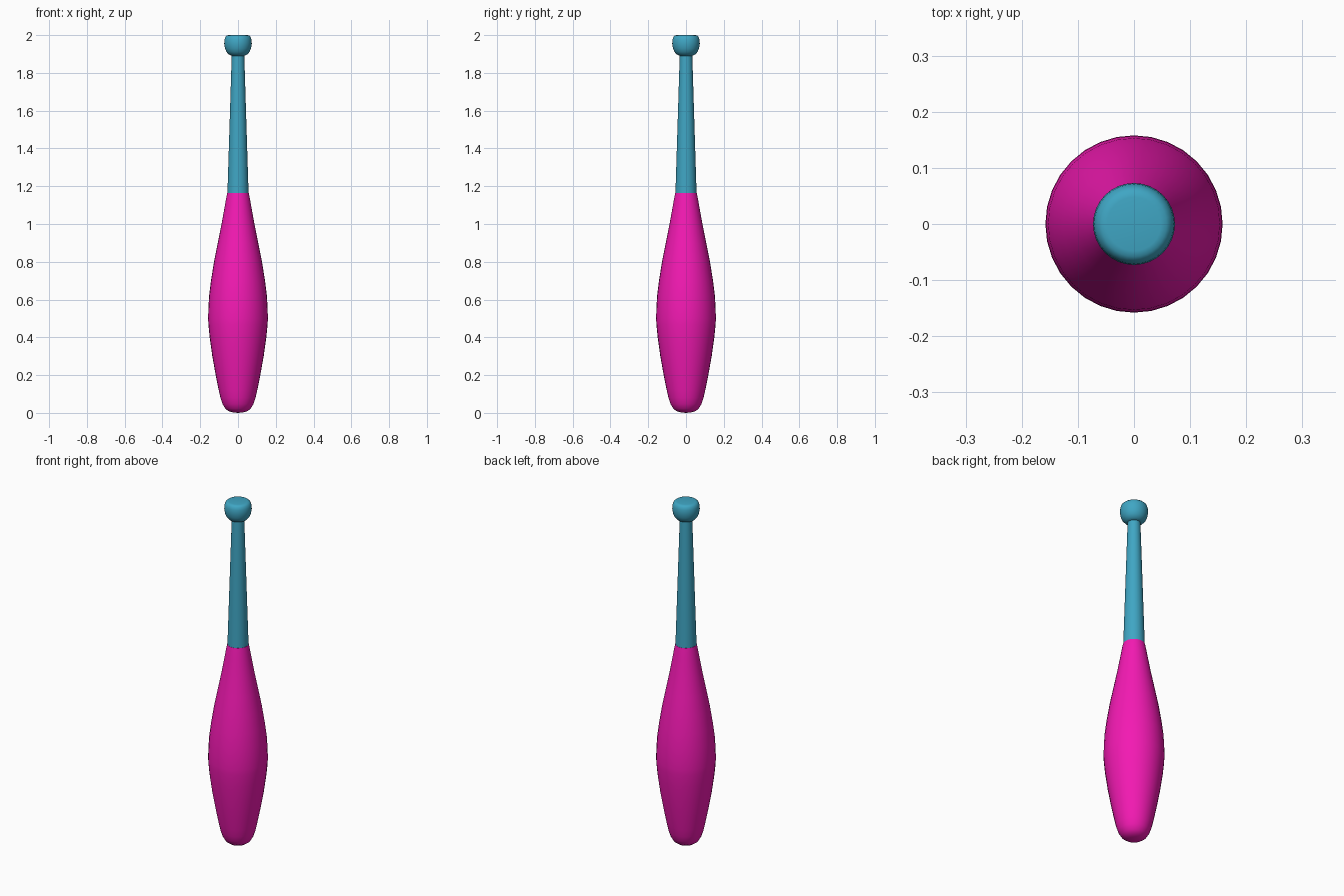
import bpy, bmesh
from math import radians, tau

if "Cube" in bpy.data.objects:
    bpy.data.objects.remove(bpy.data.objects["Cube"])


def material(name, color):
    m = bpy.data.materials.new(name)
    m.diffuse_color = color
    m.use_nodes = True
    m.node_tree.nodes["Principled BSDF"].inputs["Base Color"].default_value = m.diffuse_color
    return m


def lathe(name, profile, mat, segments=32):
    """Spin a (radius, height) profile around z."""
    bm = bmesh.new()
    verts = [bm.verts.new((r, 0, z)) for r, z in profile]
    edges = [bm.edges.new(pair) for pair in zip(verts, verts[1:])]
    bmesh.ops.spin(bm, geom=verts + edges, cent=(0, 0, 0), axis=(0, 0, 1),
                   angle=tau, steps=segments, use_duplicate=False)
    bmesh.ops.remove_doubles(bm, verts=bm.verts, dist=1e-4)
    bmesh.ops.recalc_face_normals(bm, faces=bm.faces)
    me = bpy.data.meshes.new(name)
    bm.to_mesh(me)
    bm.free()
    ob = bpy.data.objects.new(name, me)
    bpy.context.collection.objects.link(ob)
    me.materials.append(mat)
    bpy.ops.object.select_all(action='DESELECT')
    ob.select_set(True)
    bpy.context.view_layer.objects.active = ob
    bpy.ops.object.shade_smooth_by_angle(angle=radians(50))
    return ob


pink = material("pink", (0.9, 0.01, 0.45, 1))
blue = material("blue", (0.05, 0.38, 0.55, 1))

# Bulbous body with rounded foot
lathe("body", [(0, 0), (0.025, 0.002), (0.048, 0.008), (0.067, 0.022),
               (0.082, 0.047), (0.093, 0.08), (0.103, 0.125), (0.118, 0.2),
               (0.136, 0.3), (0.150, 0.4), (0.157, 0.47), (0.158, 0.5),
               (0.157, 0.55), (0.153, 0.62), (0.143, 0.7), (0.127, 0.8),
               (0.107, 0.9), (0.087, 1.0), (0.069, 1.1), (0.062, 1.14),
               (0.057, 1.165), (0, 1.165)], pink)

# Tapered handle
lathe("handle", [(0, 1.16), (0.056, 1.16), (0.033, 1.90), (0, 1.90)], blue)

# Rounded knob with flat top
lathe("knob", [(0, 1.89), (0.033, 1.89), (0.048, 1.897), (0.061, 1.911),
               (0.069, 1.93), (0.073, 1.955), (0.071, 1.977), (0.066, 1.991),
               (0.058, 1.998), (0.048, 2.0), (0, 2.0)], blue)
